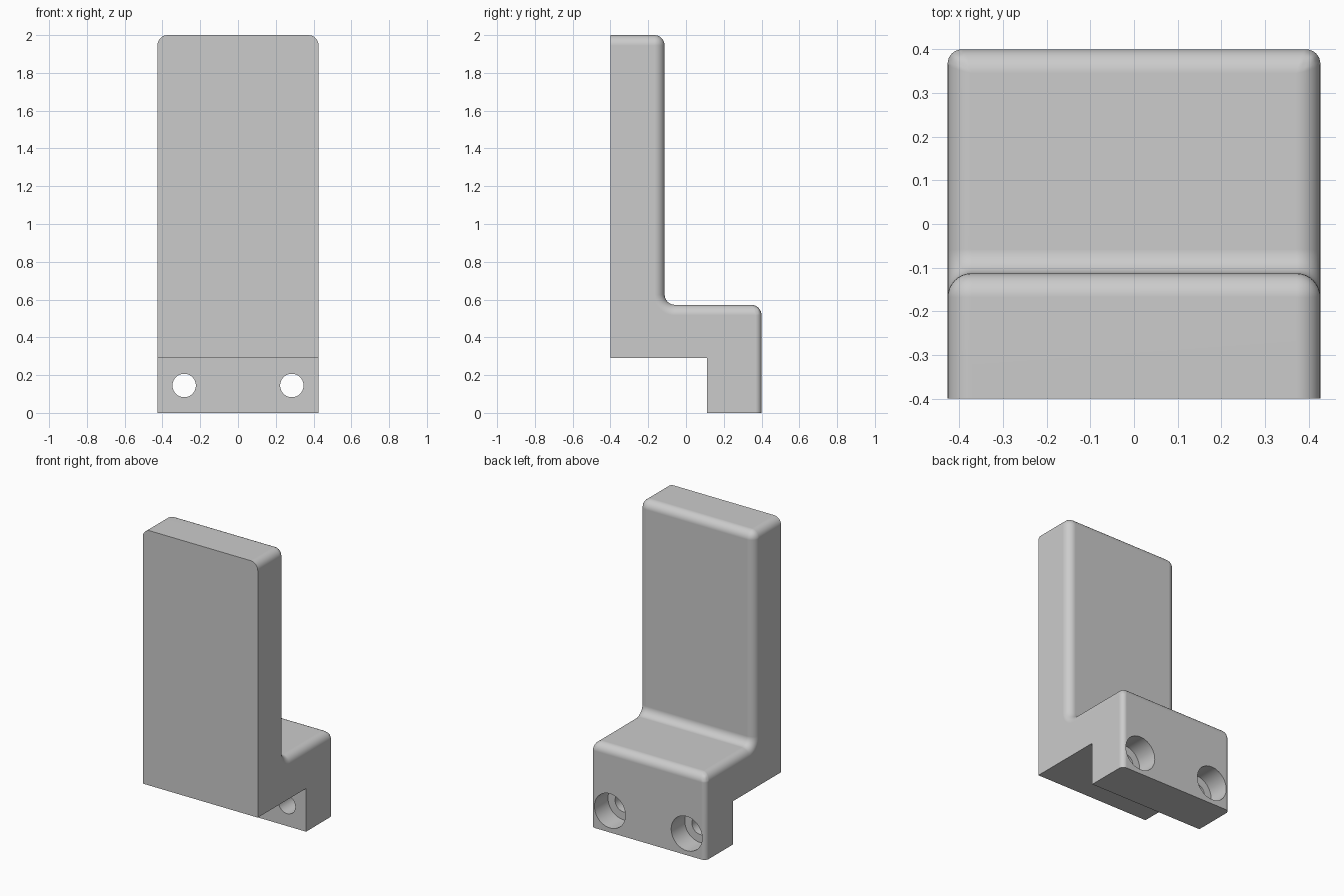
import bpy
import bmesh
import math

cube = bpy.data.objects.get("Cube")
if cube:
    bpy.data.objects.remove(cube, do_unlink=True)

HALF_W = 0.427
RADIUS = 0.055
BACK, STEP, UPRIGHT, FRONT = 0.4, 0.112, -0.113, -0.4
TOP, SHELF, UNDER = 2.0, 0.572, 0.29

grey = bpy.data.materials.new("plain grey")
grey.use_nodes = True
colour = (0.6, 0.6, 0.6, 1)
grey.diffuse_color = colour
grey.node_tree.nodes["Principled BSDF"].inputs["Base Color"].default_value = colour


def near(a, b):
    return abs(a - b) < 1e-4


# Stepped side profile extruded across the width
profile = [(FRONT, UNDER), (STEP, UNDER), (STEP, 0), (BACK, 0),
           (BACK, SHELF), (UPRIGHT, SHELF), (UPRIGHT, TOP), (FRONT, TOP)]
bm = bmesh.new()
side = bm.faces.new([bm.verts.new((-HALF_W, y, z)) for y, z in profile])
new = bmesh.ops.extrude_face_region(bm, geom=[side])["geom"]
bmesh.ops.translate(bm, vec=(2 * HALF_W, 0, 0),
                    verts=[v for v in new if isinstance(v, bmesh.types.BMVert)])
bmesh.ops.recalc_face_normals(bm, faces=bm.faces)

# Fillet in the inner corner
inner = [e for e in bm.edges
         if all(near(v.co.y, UPRIGHT) and near(v.co.z, SHELF) for v in e.verts)]
bmesh.ops.bevel(bm, geom=inner, offset=RADIUS, segments=8, profile=0.5, affect='EDGES')

# Bevel weights for the outer rounding; block uprights get a smaller radius
weight = bm.edges.layers.float.new("bevel_weight_edge")
for e in bm.edges:
    a, b = (v.co for v in e.verts)
    across = not near(a.x, b.x)
    mid = (a + b) / 2
    if across:
        if (near(mid.y, UPRIGHT) and near(mid.z, TOP)) or \
                (near(mid.y, BACK) and near(mid.z, SHELF)):
            e[weight] = 1
    elif near(a.y, BACK) and near(b.y, BACK):
        e[weight] = 0.6
    elif min(a.z, b.z) > SHELF - 1e-4 and not (near(a.y, FRONT) and near(b.y, FRONT)):
        e[weight] = 1

mesh = bpy.data.meshes.new("bracket")
bm.to_mesh(mesh)
bm.free()
bracket = bpy.data.objects.new("bracket", mesh)
bpy.context.collection.objects.link(bracket)
mesh.materials.append(grey)

bevel = bracket.modifiers.new("rounding", 'BEVEL')
bevel.limit_method = 'WEIGHT'
bevel.width = RADIUS
bevel.segments = 8


# Screw holes and counterbores
def drill(x, radius, y0, y1):
    bpy.ops.mesh.primitive_cylinder_add(
        vertices=48, radius=radius, depth=y1 - y0,
        location=(x, (y0 + y1) / 2, 0.145), rotation=(math.pi / 2, 0, 0))
    cutter = bpy.context.object
    cutter.name = "hole_cutter"
    cutter.hide_render = True
    cutter.data.materials.append(grey)
    cut = bracket.modifiers.new("hole", 'BOOLEAN')
    cut.operation = 'DIFFERENCE'
    cut.solver = 'EXACT'
    cut.object = cutter
    return cutter


cutters = []
for x in (-0.285, 0.285):
    cutters.append(drill(x, 0.115, 0.256, 0.5))
    cutters.append(drill(x, 0.062, 0.0, 0.45))

bpy.ops.object.select_all(action='DESELECT')
bracket.select_set(True)
bpy.context.view_layer.objects.active = bracket
for name in [m.name for m in bracket.modifiers]:
    bpy.ops.object.modifier_apply(modifier=name)
for cutter in cutters:
    bpy.data.objects.remove(cutter, do_unlink=True)

# Smooth fillets with flat faces kept even
bpy.ops.object.shade_smooth_by_angle(angle=math.radians(30))
normals = bracket.modifiers.new("even normals", 'WEIGHTED_NORMAL')
normals.keep_sharp = True
